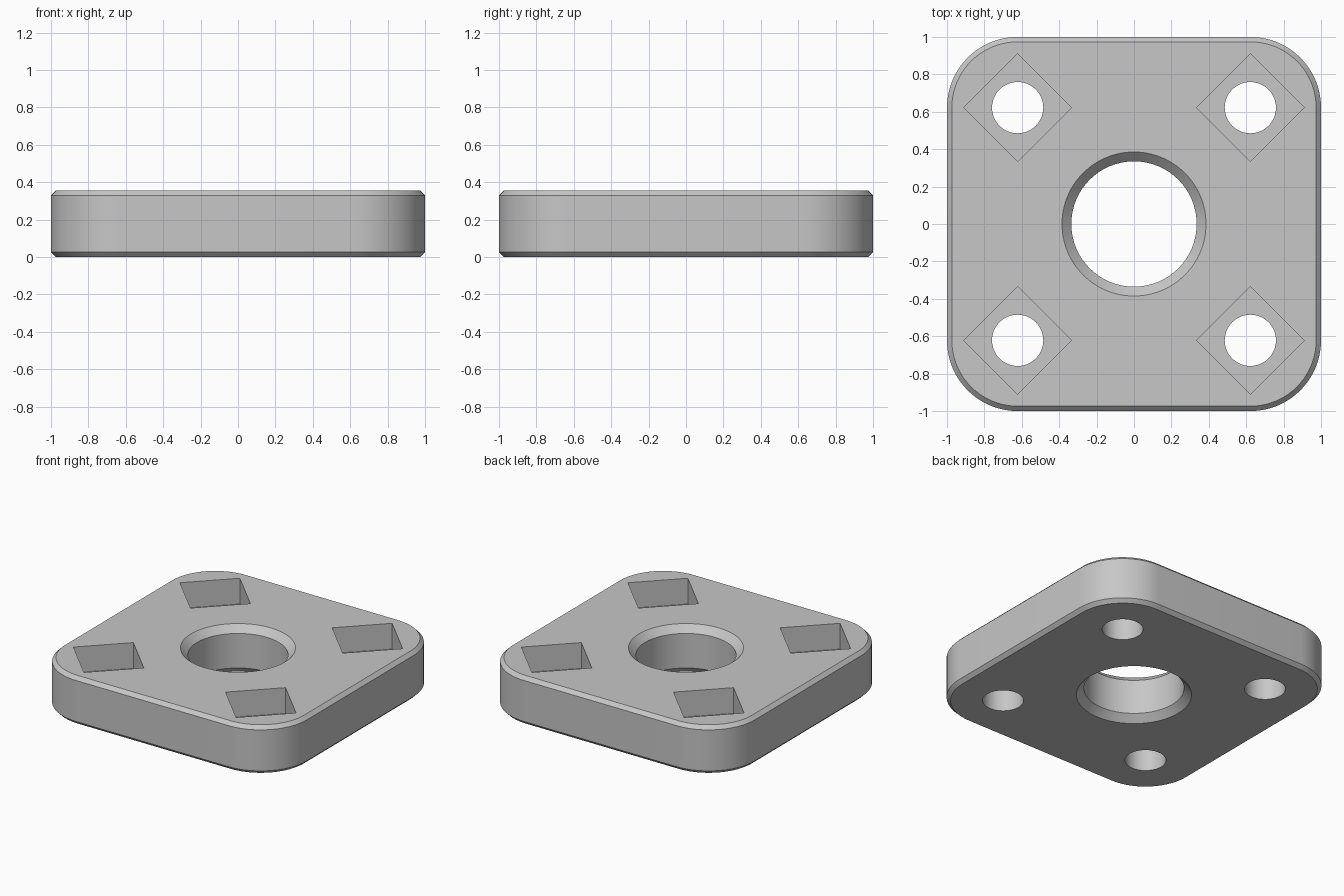
import bpy
import bmesh
from math import pi, cos, sin, radians

HEIGHT = 0.355
CORNER = 0.378          # corner radius
CENTRE = 1 - CORNER     # corner hole position, concentric with the rounding
CHAMFER = 0.026
RECESS_DEPTH = 0.19

default = bpy.data.objects.get("Cube")
if default:
    bpy.data.objects.remove(default, do_unlink=True)

grey = bpy.data.materials.new("plain grey")
grey.use_nodes = True
grey.diffuse_color = (0.57, 0.57, 0.57, 1)
grey.node_tree.nodes["Principled BSDF"].inputs["Base Color"].default_value = grey.diffuse_color


def ring(radius, count, turn=0.0):
    """Points of a regular polygon."""
    return [(radius * cos(turn + 2 * pi * i / count),
             radius * sin(turn + 2 * pi * i / count)) for i in range(count)]


def rounded_square(inset, steps=20):
    """Outline of the plate, moved inwards by inset."""
    points = []
    for k, (sx, sy) in enumerate([(1, 1), (-1, 1), (-1, -1), (1, -1)]):
        for i in range(steps + 1):
            a = pi / 2 * (k + i / steps)
            points.append((sx * CENTRE + (CORNER - inset) * cos(a),
                           sy * CENTRE + (CORNER - inset) * sin(a)))
    return points


def loft(name, layers, location=(0, 0, 0)):
    """Closed solid through (outline, z) layers, from the bottom up."""
    bm = bmesh.new()
    loops = [[bm.verts.new((x, y, z)) for x, y in outline] for outline, z in layers]
    for low, high in zip(loops, loops[1:]):
        n = len(low)
        for i in range(n):
            j = (i + 1) % n
            bm.faces.new((low[i], low[j], high[j], high[i]))
    bm.faces.new(loops[0][::-1])
    bm.faces.new(loops[-1])
    mesh = bpy.data.meshes.new(name)
    bm.to_mesh(mesh)
    bm.free()
    mesh.materials.append(grey)
    obj = bpy.data.objects.new(name, mesh)
    obj.location = location
    bpy.context.collection.objects.link(obj)
    return obj


# Plate with chamfered top and bottom rims
plate = loft("mounting_plate", [
    (rounded_square(CHAMFER), 0),
    (rounded_square(0), CHAMFER),
    (rounded_square(0), HEIGHT - CHAMFER),
    (rounded_square(CHAMFER), HEIGHT)])

# Centre bore, countersunk at both ends
BORE, SINK, OVER = 0.335, 0.05, 0.02
wide, narrow = ring(BORE + SINK + OVER, 96), ring(BORE, 96)
cutters = [loft("bore_cutter", [
    (wide, -OVER), (narrow, SINK),
    (narrow, HEIGHT - SINK), (wide, HEIGHT + OVER)])]

# Corner holes, each with a diamond recess above
for sx in (-1, 1):
    for sy in (-1, 1):
        place = (sx * CENTRE, sy * CENTRE, 0)
        hole, diamond = ring(0.137, 48), ring(0.288, 4)
        cutters.append(loft("recess_cutter", [
            (diamond, HEIGHT - RECESS_DEPTH), (diamond, HEIGHT + 0.1)], place))
        cutters.append(loft("hole_cutter", [(hole, -0.1), (hole, HEIGHT + 0.05)], place))

# Cut every opening, then discard the cutters
bpy.ops.object.select_all(action="DESELECT")
plate.select_set(True)
bpy.context.view_layer.objects.active = plate
for cutter in cutters:
    cutter.hide_render = True
    cut = plate.modifiers.new("cut", "BOOLEAN")
    cut.operation = "DIFFERENCE"
    cut.solver = "EXACT"
    cut.object = cutter
    bpy.ops.object.modifier_apply(modifier=cut.name)
    bpy.data.objects.remove(cutter, do_unlink=True)

bpy.ops.object.shade_smooth_by_angle(angle=radians(25))
